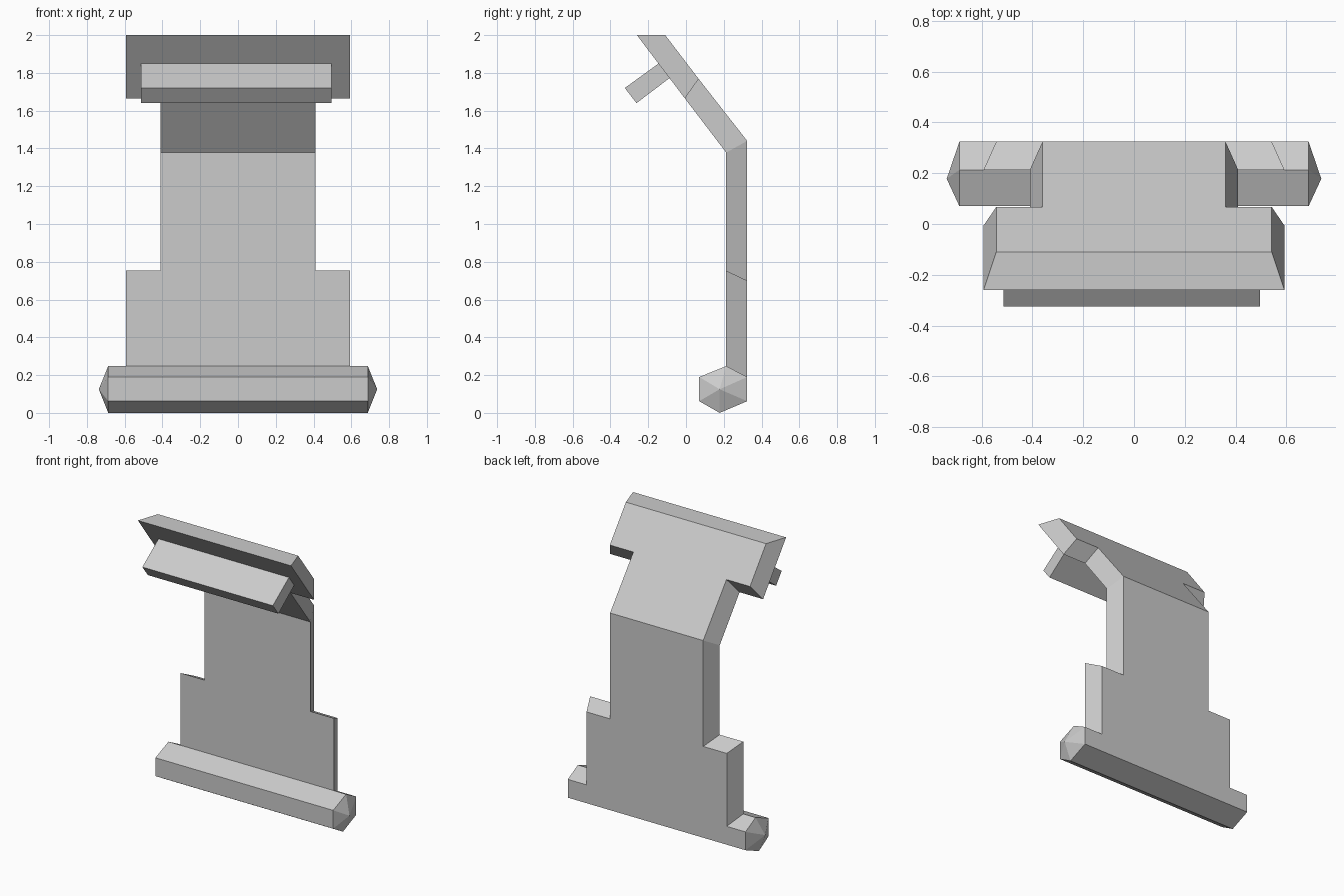
import bpy
import bmesh

if "Cube" in bpy.data.objects:
    bpy.data.objects.remove(bpy.data.objects["Cube"])


def finish(bm, name):
    bmesh.ops.recalc_face_normals(bm, faces=bm.faces)
    mesh = bpy.data.meshes.new(name)
    bm.to_mesh(mesh)
    bm.free()
    obj = bpy.data.objects.new(name, mesh)
    bpy.context.collection.objects.link(obj)
    return obj


def prism(name, profile, x0, x1, tip=None):
    """Extrude a (y, z) profile along x; ends are flat or pointed."""
    bm = bmesh.new()
    rings = [[bm.verts.new((x, y, z)) for y, z in profile] for x in (x0, x1)]
    n = len(profile)
    for i in range(n):
        j = (i + 1) % n
        bm.faces.new((rings[0][i], rings[0][j], rings[1][j], rings[1][i]))
    for ring, side in zip(rings, (-1, 1)):
        if tip:
            apex = bm.verts.new((side * tip[0], tip[1], tip[2]))
            for i in range(n):
                bm.faces.new((ring[i], ring[(i + 1) % n], apex))
        else:
            bm.faces.new(ring)
    return finish(bm, name)


# Bent back panel: right-hand outline from bottom to top,
# each row is half width, then (y, z) on the front and on the back
WIDE, NARROW, INSET = 0.592, 0.41, 0.05
outline = [
    (WIDE, (0.213, 0.248), (0.324, 0.19)),
    (WIDE, (0.213, 0.753), (0.324, 0.70)),
    (NARROW, (0.213, 0.753), (0.324, 0.70)),
    (NARROW, (0.213, 1.378), (0.324, 1.44)),
    (NARROW, (-0.006, 1.665), (0.067, 1.768)),
    (WIDE, (-0.006, 1.665), (0.067, 1.768)),
    (WIDE, (-0.26, 2.0), (-0.11, 2.0)),
]
BEND = 3
bm = bmesh.new()
edge = {}
for side in (-1, 1):
    edge[side, 0] = [bm.verts.new((side * w, *f)) for w, f, b in outline]
    edge[side, 1] = [bm.verts.new((side * (w - INSET), *b)) for w, f, b in outline]
    f, b = edge[side, 0], edge[side, 1]
    for i in range(len(outline) - 1):
        bm.faces.new((f[i], f[i + 1], b[i + 1], b[i]))
for layer in (0, 1):
    left, right = edge[-1, layer], edge[1, layer]
    for part in (slice(0, BEND + 1), slice(BEND, None)):
        bm.faces.new(left[part] + right[part][::-1])
for end in (0, -1):
    bm.faces.new((edge[-1, 0][end], edge[1, 0][end], edge[1, 1][end], edge[-1, 1][end]))
finish(bm, "back_panel")

# Six-sided base bar with pointed ends
prism("base_bar",
      [(0.213, 0.248), (0.324, 0.19), (0.324, 0.062),
       (0.178, 0.0), (0.07, 0.062), (0.07, 0.19)],
      -0.687, 0.687, tip=(0.737, 0.178, 0.125))

# Slab sticking out of the front of the head, sunk slightly into it
prism("front_slab",
      [(-0.113, 1.873), (-0.06, 1.793), (-0.262, 1.64), (-0.324, 1.72)],
      -0.513, 0.496)
